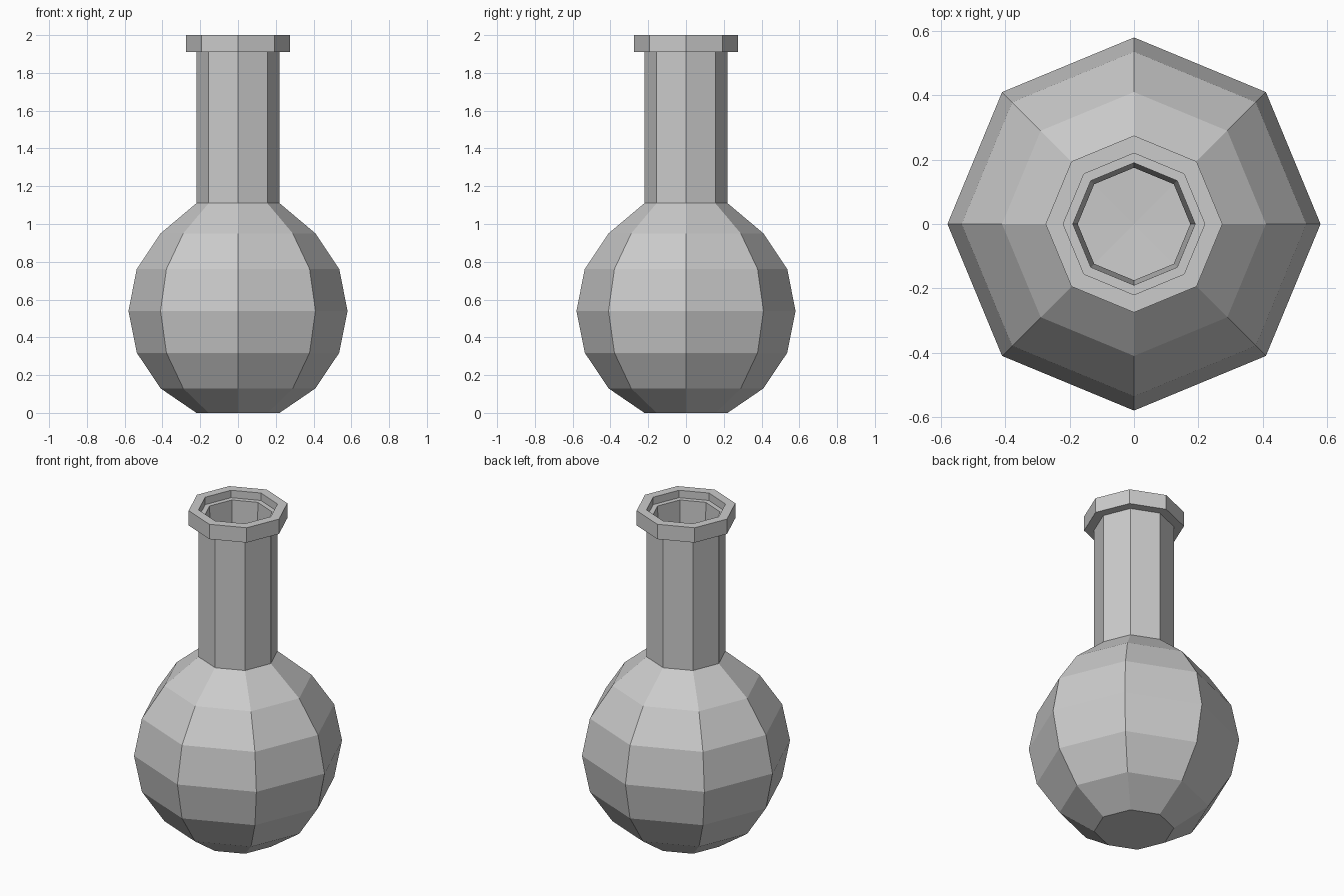
import bpy, bmesh
from math import cos, sin, pi, radians

if "Cube" in bpy.data.objects:
    bpy.data.objects.remove(bpy.data.objects["Cube"])

SIDES = 8
R, CZ, WALL = 0.58, 0.54, 0.035


def lathe(name, profile, closed=False):
    """Revolve (radius, z) points; radius 0 becomes a single pole vertex."""
    bm = bmesh.new()
    rings = []
    for r, z in profile:
        if r == 0:
            rings.append([bm.verts.new((0, 0, z))] * SIDES)
        else:
            rings.append([bm.verts.new((r * cos(2 * pi * i / SIDES),
                                        r * sin(2 * pi * i / SIDES), z)) for i in range(SIDES)])
    pairs = list(zip(rings, rings[1:]))
    if closed:
        pairs.append((rings[-1], rings[0]))
    for a, b in pairs:
        for i in range(SIDES):
            j = (i + 1) % SIDES
            bm.faces.new(list(dict.fromkeys((a[i], a[j], b[j], b[i]))))
    bmesh.ops.recalc_face_normals(bm, faces=bm.faces)
    mesh = bpy.data.meshes.new(name)
    bm.to_mesh(mesh)
    bm.free()
    obj = bpy.data.objects.new(name, mesh)
    bpy.context.collection.objects.link(obj)
    return obj


def arc(radius):
    """Globe profile from bottom to top in 22.5 degree steps, poles cut off."""
    return [(radius * sin(radians(a)), CZ - radius * cos(radians(a)))
            for a in (45, 67.5, 90, 112.5, 135)]


# Hollow globe and neck, from outer floor up, over the mouth, down to inner floor
outer = [(0, 0), (0.22, 0)] + arc(R) + [(0.22, 1.11), (0.22, 1.955)]
inner = [(0.19, 1.955), (0.175, 1.09)] + arc(R - WALL)[::-1] + [(0.21, 0.04), (0, 0.03)]
lathe("flask_body", outer + inner)

# Raised collar around the mouth
lathe("mouth_rim", [(0.22, 1.91), (0.275, 1.91), (0.275, 2.0), (0.22, 2.0)], closed=True)
